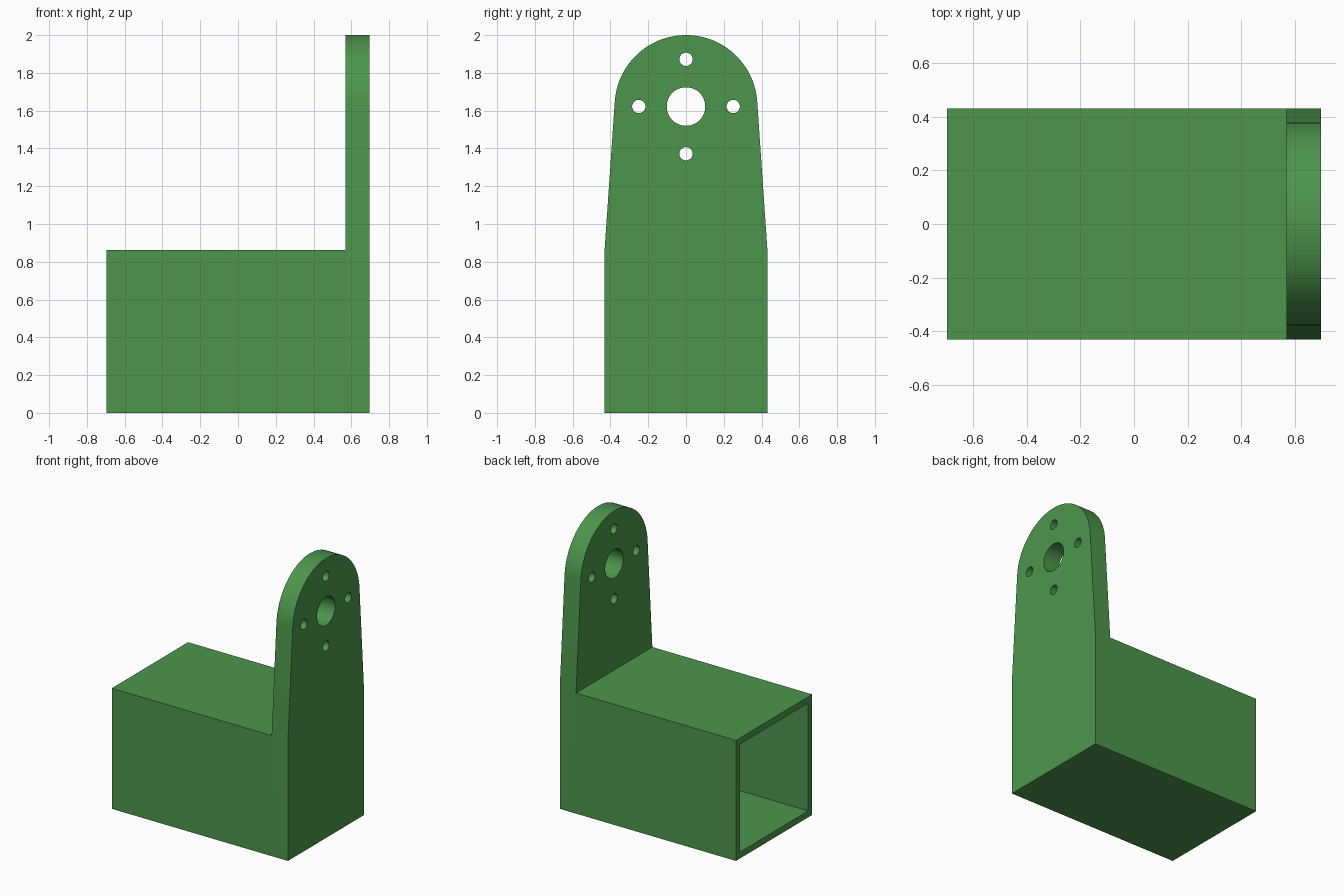
import bpy, bmesh, math

if "Cube" in bpy.data.objects:
    bpy.data.objects.remove(bpy.data.objects["Cube"])

HALF_X, HALF_Y = 0.697, 0.431      # overall half length and half width
BOX_TOP, PLATE_X = 0.862, 0.568    # box height and inner face of the plate
HUB_Z, HUB_R = 1.622, 0.378        # rounded head of the plate
WALL = 0.046

green = bpy.data.materials.new("green")
green.diffuse_color = (0.073, 0.305, 0.073, 1)
green.use_nodes = True
green.node_tree.nodes["Principled BSDF"].inputs["Base Color"].default_value = green.diffuse_color


def prism(name, outline, x0, x1):
    """Extrude a (y, z) outline along x."""
    bm = bmesh.new()
    face = bm.faces.new([bm.verts.new((x0, y, z)) for y, z in outline])
    new = bmesh.ops.extrude_face_region(bm, geom=[face])["geom"]
    verts = [v for v in new if isinstance(v, bmesh.types.BMVert)]
    bmesh.ops.translate(bm, verts=verts, vec=(x1 - x0, 0, 0))
    bmesh.ops.recalc_face_normals(bm, faces=bm.faces)
    mesh = bpy.data.meshes.new(name)
    bm.to_mesh(mesh)
    bm.free()
    mesh.materials.append(green)
    obj = bpy.data.objects.new(name, mesh)
    bpy.context.collection.objects.link(obj)
    return obj


def arc(y, z, r, a0, a1, n):
    return [(y + r * math.cos(a0 + (a1 - a0) * i / n),
             z + r * math.sin(a0 + (a1 - a0) * i / n)) for i in range(n + 1)]


def rect(half, z0, z1):
    return [(-half, z0), (half, z0), (half, z1), (-half, z1)]


def combine(target, other, operation):
    """Apply a boolean and discard the helper."""
    mod = target.modifiers.new(operation.lower(), "BOOLEAN")
    mod.operation, mod.solver, mod.object = operation, "EXACT", other
    bpy.ops.object.select_all(action="DESELECT")
    bpy.context.view_layer.objects.active = target
    target.select_set(True)
    bpy.ops.object.modifier_apply(modifier=mod.name)
    bpy.data.objects.remove(other)


# Mounting plate: straight base, tapered sides tangent to a round head
dy, dz = HALF_Y, BOX_TOP - HUB_Z
tangent = math.atan2(dz, dy) + math.acos(HUB_R / math.hypot(dy, dz))
outline = [(-HALF_Y, BOX_TOP), (-HALF_Y, 0), (HALF_Y, 0), (HALF_Y, BOX_TOP)]
outline += arc(0, HUB_Z, HUB_R, tangent, math.pi - tangent, 64)
bracket = prism("bracket", outline, PLATE_X, HALF_X)

# Box body joined to the plate, hollow and open at the far end
body = prism("box_body", rect(HALF_Y, 0, BOX_TOP), -HALF_X, PLATE_X)
combine(bracket, body, "UNION")
cavity = prism("cavity", rect(HALF_Y - WALL, WALL, BOX_TOP - WALL), -HALF_X - 0.1, PLATE_X)
combine(bracket, cavity, "DIFFERENCE")

# Central bore and four screw holes around it
holes = [(0, 0, 0.102)] + [(0.25 * math.cos(k * math.pi / 2),
                            0.25 * math.sin(k * math.pi / 2), 0.035) for k in range(4)]
for y, z, r in holes:
    circle = arc(y, HUB_Z + z, r, 0, 2 * math.pi, 48)[:-1]
    combine(bracket, prism("hole", circle, PLATE_X - 0.1, HALF_X + 0.1), "DIFFERENCE")

bpy.ops.object.shade_smooth_by_angle(angle=math.radians(20))
